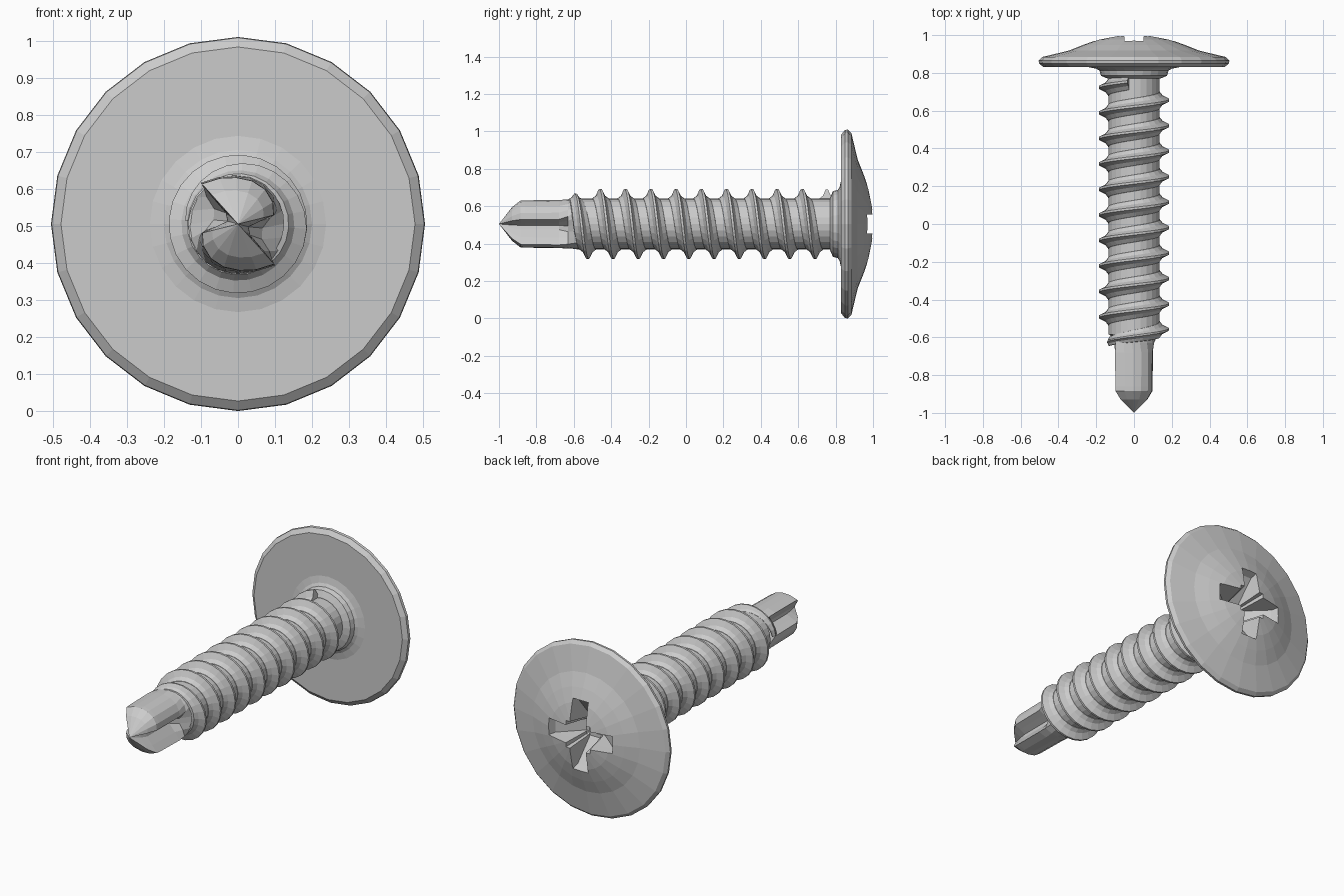
import bpy, bmesh
from math import sin, cos, pi, radians

if "Cube" in bpy.data.objects:
    bpy.data.objects.remove(bpy.data.objects["Cube"])

SEG = 24      # sides of every round part
CZ = 0.505    # height of the screw axis
R = 0.135     # shank radius
PITCH = 0.135


def loft(name, rings):
    """Skin a list of closed rings (x, y, z offset from axis), cap both ends."""
    bm = bmesh.new()
    vs = [[bm.verts.new((x, y, z + CZ)) for x, y, z in ring] for ring in rings]
    n = len(rings[0])
    for a, b in zip(vs, vs[1:]):
        for i in range(n):
            j = (i + 1) % n
            bm.faces.new((a[i], a[j], b[j], b[i]))
    for end in (vs[0], vs[-1]):
        if (end[0].co - end[n // 2].co).length > 1e-4:
            bm.faces.new(end)
    bmesh.ops.remove_doubles(bm, verts=bm.verts, dist=1e-5)
    bmesh.ops.recalc_face_normals(bm, faces=bm.faces)
    me = bpy.data.meshes.new(name)
    bm.to_mesh(me)
    bm.free()
    ob = bpy.data.objects.new(name, me)
    bpy.context.collection.objects.link(ob)
    return ob


def lathe(name, profile, seg=SEG, turn=0.0):
    return loft(name, [[(r * cos(2 * pi * i / seg + turn), y, r * sin(2 * pi * i / seg + turn))
                        for i in range(seg)] for r, y in profile])


def box_ring(hx, y, hz):
    return [(-hx, y, -hz), (hx, y, -hz), (hx, y, hz), (-hx, y, hz)]


# Wide domed head with its neck
head = lathe("head", [(0, 0.77), (0.14, 0.77), (0.175, 0.785), (0.183, 0.812), (0.2, 0.822),
                      (0.238, 0.83), (0.478, 0.83), (0.503, 0.85), (0.505, 0.865),
                      (0.487, 0.884), (0.42, 0.9), (0.345, 0.918), (0.27, 0.948),
                      (0.19, 0.976), (0.09, 0.997), (0, 1.0)])

# Cross recess: two tapered slots and a central pyramid
cutters = [
    loft("slot_cutter_x", [box_ring(0.225, 1.02, 0.054), box_ring(0.19, 0.93, 0.046),
                           box_ring(0.06, 0.83, 0.036)]),
    loft("slot_cutter_z", [box_ring(0.054, 1.02, 0.225), box_ring(0.046, 0.93, 0.19),
                           box_ring(0.036, 0.83, 0.06)]),
    lathe("centre_cutter", [(0.115, 1.02), (0.075, 0.84), (0, 0.80)], 4, pi / 4),
]
bpy.context.view_layer.objects.active = head
for c in cutters:
    m = head.modifiers.new(c.name, "BOOLEAN")
    m.operation = "DIFFERENCE"
    m.solver = "EXACT"
    m.object = c
    c.hide_render = True
    bpy.ops.object.modifier_apply(modifier=m.name)
for c in cutters:
    bpy.data.objects.remove(c)

# Shank
lathe("shank", [(R, -0.585), (R, 0.79)])

# Helical thread, tapering in at the drill end
section = [(-0.046, -0.012), (-0.043, 0.002), (-0.022, 0.018), (-0.006, 0.052),
           (0.006, 0.052), (0.022, 0.018), (0.043, 0.002), (0.046, -0.012)]
rings = []
y_start, y_end = -0.625, 0.755
steps = int((y_end - y_start) / PITCH * SEG)
for s in range(steps + 1):
    y = y_start + s * PITCH / SEG
    t = -2 * pi * (y + 0.424) / PITCH
    k = min(1.0, 0.15 + s / (SEG * 0.6))
    rings.append([((R + h * k) * cos(t), y + d * (0.4 + 0.6 * k), (R + h * k) * sin(t))
                  for d, h in section])
loft("thread", rings)

# Drill point: two-lobed fluted section lofted from the shank to the tip
lobe = [(132, 0.150), (112, 0.137), (92, 0.129), (72, 0.126), (52, 0.122),
        (32, 0.114), (14, 0.102), (8, 0.065), (-15, 0.030), (-42, 0.045), (-46, 0.100)]
polar = [(a - 180 * h, r) for h in (0, 1) for a, r in lobe]


def drill_ring(y, scale, blend=0.0):
    out = []
    for i, (a, r) in enumerate(polar):
        even = 132 - 360 * i / len(polar)
        a = radians(a * (1 - blend) + even * blend)
        r = (r * (1 - blend) + R * blend) * scale
        out.append((r * cos(a), y, r * sin(a)))
    return out


loft("drill_point", [drill_ring(-1.0, 0), drill_ring(-0.93, 0.7), drill_ring(-0.885, 0.97),
                     drill_ring(-0.86, 0.98), drill_ring(-0.68, 1.0), drill_ring(-0.63, 1.0, 0.35),
                     drill_ring(-0.58, 1.0, 1.0)])
